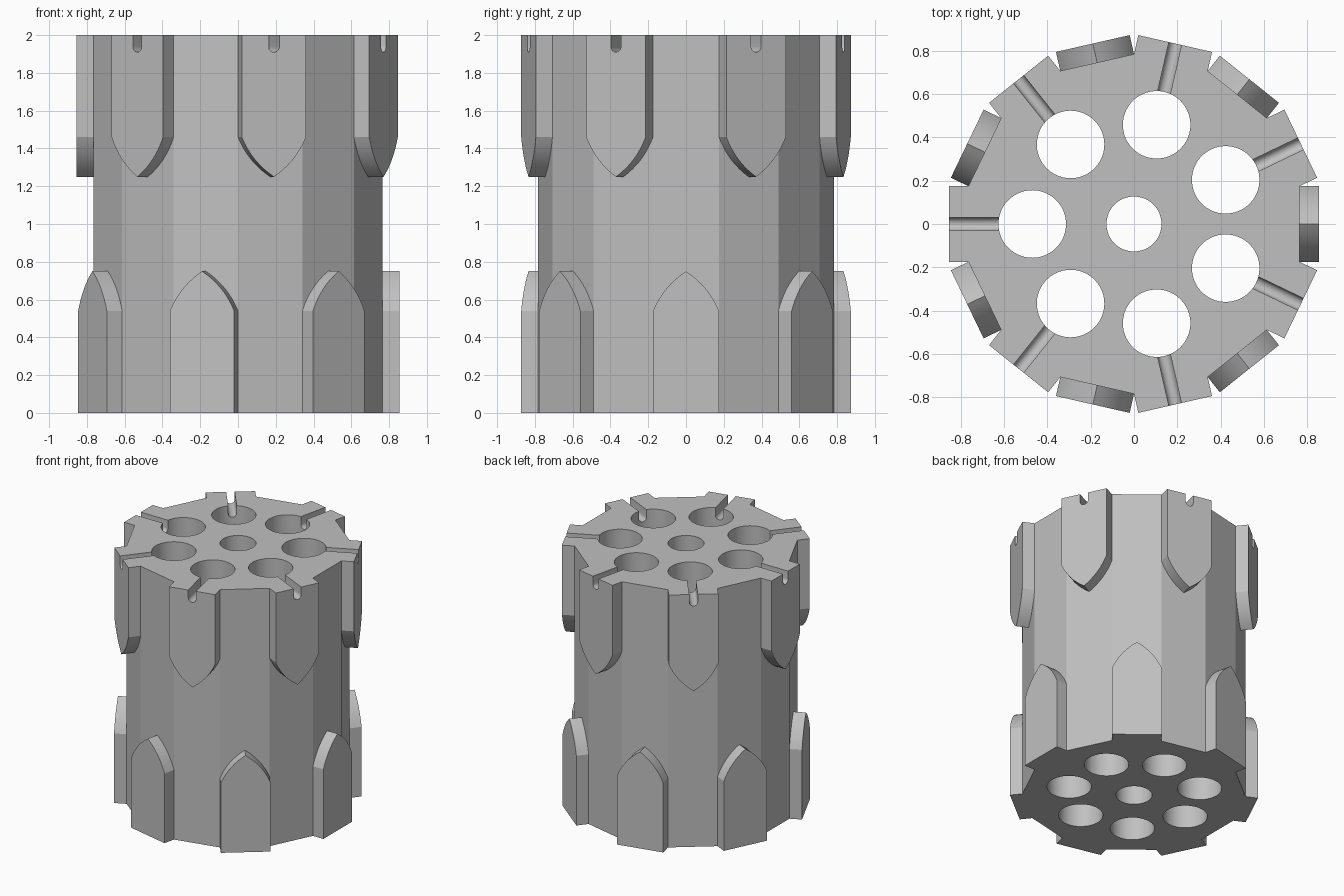
import bpy, bmesh, math
from mathutils import Matrix, Vector

old = bpy.data.objects.get("Cube")
if old:
    bpy.data.objects.remove(old, do_unlink=True)

HEIGHT = 2.0
APOTHEM = 0.765          # core flat distance from the axis
PAD_OUTER = 0.855        # pad outer face distance from the axis
STEP = 2 * math.pi / 7
HALF = APOTHEM * math.tan(math.pi / 14)

steel = bpy.data.materials.new("grey_steel")
steel.use_nodes = True
GREY = (0.53, 0.53, 0.53, 1)
steel.diffuse_color = GREY
steel.node_tree.nodes["Principled BSDF"].inputs["Base Color"].default_value = GREY


def prism(bm, points, direction, matrix=Matrix.Identity(4)):
    """Closed prism: an outline swept along a direction."""
    shift = Vector(direction)
    a = [bm.verts.new(matrix @ Vector(p)) for p in points]
    b = [bm.verts.new(matrix @ (Vector(p) + shift)) for p in points]
    bm.faces.new(a)
    bm.faces.new(b[::-1])
    n = len(a)
    for i in range(n):
        j = (i + 1) % n
        bm.faces.new((a[j], a[i], b[i], b[j]))


def finish(bm, name):
    bmesh.ops.recalc_face_normals(bm, faces=bm.faces[:])
    mesh = bpy.data.meshes.new(name)
    bm.to_mesh(mesh)
    bm.free()
    obj = bpy.data.objects.new(name, mesh)
    bpy.context.collection.objects.link(obj)
    mesh.materials.append(steel)
    return obj


def ring(radius, count, z, cx=0.0, cy=0.0, phase=0.0):
    return [(cx + radius * math.cos(phase + 2 * math.pi * i / count),
             cy + radius * math.sin(phase + 2 * math.pi * i / count), z)
            for i in range(count)]


def spin(index, start):
    return Matrix.Rotation(start + index * STEP, 4, "Z")


def cut(obj, cutter):
    mod = obj.modifiers.new("cut", "BOOLEAN")
    mod.operation = "DIFFERENCE"
    mod.solver = "EXACT"
    mod.object = cutter
    bpy.context.view_layer.objects.active = obj
    bpy.ops.object.modifier_apply(modifier=mod.name)


def pads(name, start, flip):
    """Seven raised pads with a pointed arch end."""
    shoulder, tip, bulge, steps = 0.54, 0.75, 0.021, 8
    rise = tip - shoulder
    chord = math.hypot(HALF, rise)
    side = []
    for i in range(steps + 1):
        t = i / steps
        b = 4 * t * (1 - t) * bulge / chord
        side.append((HALF * (1 - t) + rise * b, shoulder + rise * t + HALF * b))
    outline = [(HALF, 0)] + side + [(-y, z) for y, z in side[-2::-1]] + [(-HALF, 0)]
    if flip:
        outline = [(y, HEIGHT - z) for y, z in outline]
    bm = bmesh.new()
    for k in range(7):
        prism(bm, [(APOTHEM, y, z) for y, z in outline],
              (PAD_OUTER - APOTHEM, 0, 0), spin(k, start))
    return finish(bm, name)


# Fourteen-sided core
bm = bmesh.new()
prism(bm, ring(APOTHEM / math.cos(math.pi / 14), 14, 0, phase=math.pi / 14), (0, 0, HEIGHT))
core = finish(bm, "cylinder_core")

# Raised pads, upper and lower rows staggered
lower = pads("lower_pads", 0, False)
upper = pads("upper_pads", math.pi, True)

# Chamber bores and central axle bore
bm = bmesh.new()
prism(bm, ring(0.127, 48, -0.1), (0, 0, HEIGHT + 0.2))
for k in range(7):
    prism(bm, ring(0.156, 48, -0.1, cx=0.47), (0, 0, HEIGHT + 0.2), spin(k, math.pi))
bores = finish(bm, "bore_cutter")

# Round-bottomed slots running outward from each chamber
SLOT = 0.03
bm = bmesh.new()
profile = [(SLOT, 2.1)]
for i in range(13):
    a = -math.pi * i / 12
    profile.append((SLOT * math.cos(a), 1.94 + SLOT * math.sin(a)))
profile.append((-SLOT, 2.1))
for k in range(7):
    prism(bm, [(0.47, y, z) for y, z in profile], (0.5, 0, 0), spin(k, math.pi))
slots = finish(bm, "slot_cutter")

cut(core, bores)
cut(core, slots)
cut(upper, slots)
for helper in (bores, slots):
    bpy.data.objects.remove(helper, do_unlink=True)

# Smooth the curved walls, keep facets crisp
bpy.ops.object.select_all(action="DESELECT")
for obj in (core, lower, upper):
    obj.select_set(True)
bpy.context.view_layer.objects.active = core
bpy.ops.object.shade_smooth_by_angle(angle=math.radians(16))
